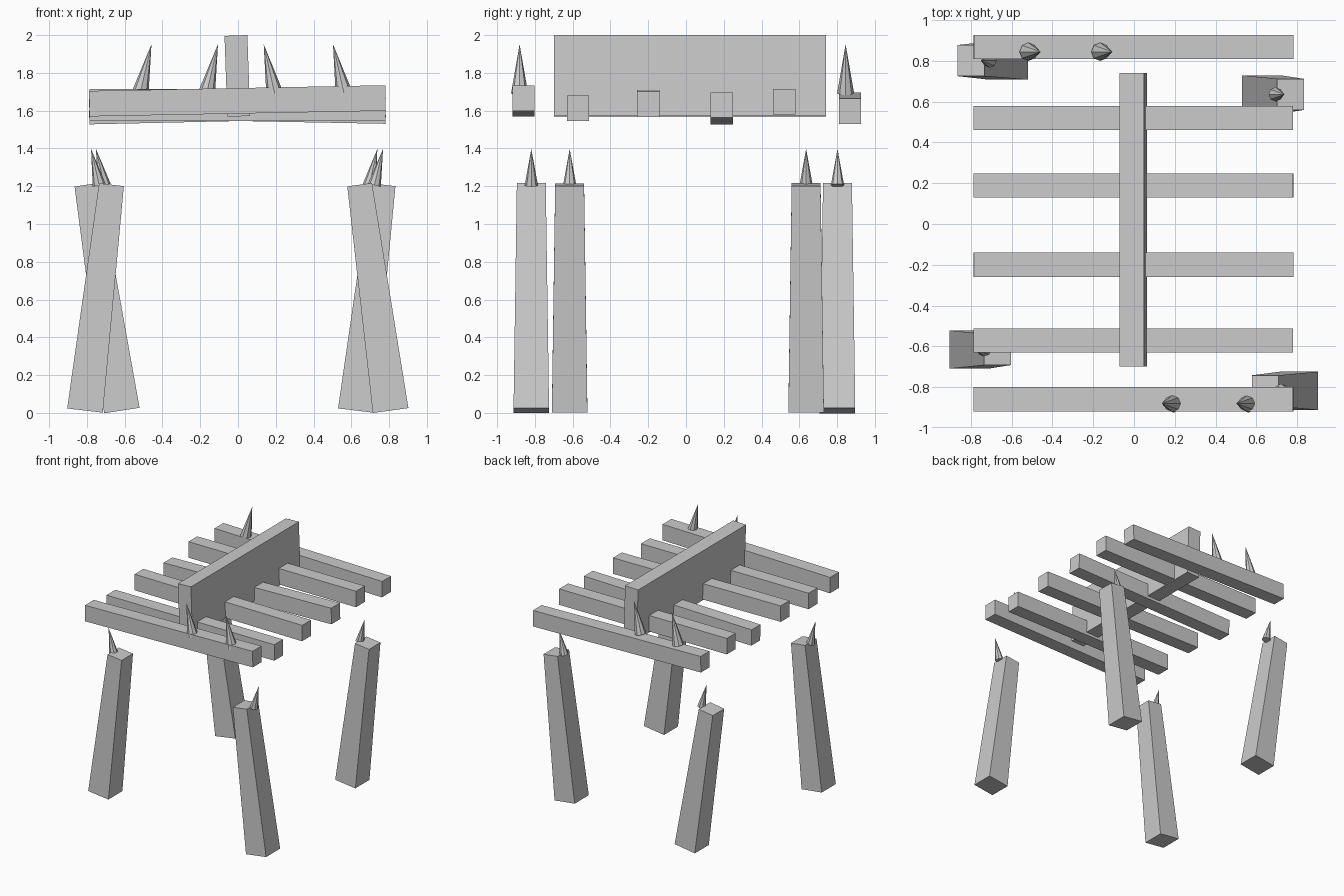
import bpy, bmesh
from mathutils import Vector

if "Cube" in bpy.data.objects:
    bpy.data.objects.remove(bpy.data.objects["Cube"])

Y = Vector((0, 1, 0))


def make(name, bm):
    bmesh.ops.recalc_face_normals(bm, faces=bm.faces)
    mesh = bpy.data.meshes.new(name)
    bm.to_mesh(mesh)
    bm.free()
    ob = bpy.data.objects.new(name, mesh)
    bpy.context.collection.objects.link(ob)
    return ob


def timber(name, start, end, size0, size1):
    """Square-cut (optionally tapered) timber between two points in an XZ plane.
    Sizes are (across, along y)."""
    a, b = Vector(start), Vector(end)
    u = Y.cross((b - a).normalized())
    bm = bmesh.new()
    rings = []
    for p, (w, h) in ((a, size0), (b, size1)):
        rings.append([bm.verts.new(p + u * sx * w / 2 + Y * sy * h / 2)
                      for sx, sy in ((-1, -1), (1, -1), (1, 1), (-1, 1))])
    r0, r1 = rings
    bm.faces.new(r0)
    bm.faces.new(r1)
    for i in range(4):
        j = (i + 1) % 4
        bm.faces.new((r0[i], r0[j], r1[j], r1[i]))
    return make(name, bm)


def spike(name, base, tip, radius):
    a, b = Vector(base), Vector(tip)
    bm = bmesh.new()
    bmesh.ops.create_cone(bm, cap_ends=True, segments=8, radius1=radius,
                          radius2=0, depth=(b - a).length)
    ob = make(name, bm)
    ob.location = (a + b) / 2
    ob.rotation_euler = Vector((0, 0, 1)).rotation_difference(b - a).to_euler()
    return ob


# Cross beams: y, centre height at left end, centre height at right end
beams = [(-0.86, 1.637, 1.667), (-0.572, 1.613, 1.613), (-0.2, 1.648, 1.635),
         (0.19, 1.595, 1.63), (0.52, 1.648, 1.648), (0.868, 1.628, 1.598)]
for i, (y, zl, zr) in enumerate(beams):
    timber(f"cross_beam_{i + 1}", (-0.787, y, zl), (0.781, y, zr),
           (0.135, 0.118), (0.135, 0.118))

# Central ridge board, leaning slightly
timber("ridge_board", (0.004, 0.021, 1.57), (-0.011, 0.021, 1.998),
       (0.121, 1.442), (0.121, 1.442))

# Spikes on the outer beams
for i, (x, y, dx) in enumerate([(0.194, -0.881, -0.058), (0.561, -0.881, -0.058),
                                (-0.518, 0.845, 0.06), (-0.166, 0.845, 0.06)]):
    spike(f"beam_spike_{i + 1}", (x, y, 1.692), (x + dx, y, 1.952), 0.045)

# Legs: name, y, bottom x, top x, spike base x, spike tip x
legs = [("front_left", -0.616, -0.81, -0.67, -0.735, -0.778),
        ("front_right", -0.819, 0.808, 0.644, 0.722, 0.768),
        ("back_left", 0.802, -0.615, -0.8, -0.708, -0.752),
        ("back_right", 0.636, 0.624, 0.768, 0.695, 0.738)]
for name, y, xb, xt, sx, tx in legs:
    timber(f"{name}_leg", (xb, y, 0.0125), (xt, y, 1.208),
           (0.19, 0.188), (0.132, 0.153))
    spike(f"{name}_leg_spike", (sx, y, 1.205), (tx, y, 1.398), 0.035)
